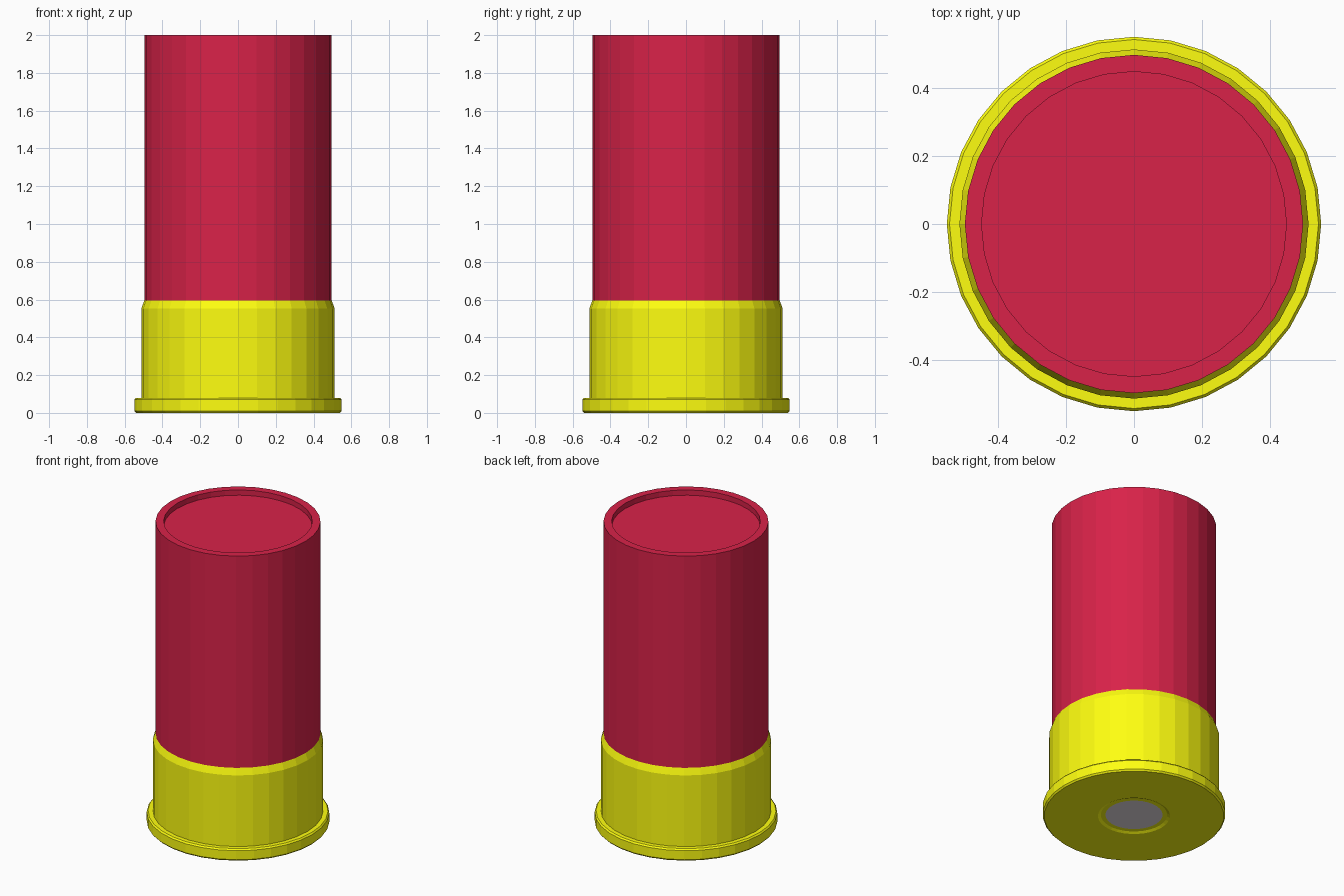
import bpy, bmesh
from math import cos, sin, tau

if "Cube" in bpy.data.objects:
    bpy.data.objects.remove(bpy.data.objects["Cube"])

SIDES = 32


def material(name, rgb):
    m = bpy.data.materials.new(name)
    m.diffuse_color = (*rgb, 1)
    m.use_nodes = True
    m.node_tree.nodes["Principled BSDF"].inputs["Base Color"].default_value = m.diffuse_color
    return m


def lathe(name, profile, mat):
    """Revolve (radius, z) points about z; radius 0 closes the end with a cap."""
    bm = bmesh.new()
    rings = []
    for r, z in profile:
        if r > 0:
            rings.append([bm.verts.new((r * cos(tau * i / SIDES), r * sin(tau * i / SIDES), z))
                          for i in range(SIDES)])
        else:
            rings.append(None)
    for a, b in zip(rings, rings[1:]):
        if a is None or b is None:
            bm.faces.new(a or b)
            continue
        for i in range(SIDES):
            j = (i + 1) % SIDES
            bm.faces.new((a[i], a[j], b[j], b[i]))
    bmesh.ops.recalc_face_normals(bm, faces=bm.faces)
    mesh = bpy.data.meshes.new(name)
    bm.to_mesh(mesh)
    bm.free()
    mesh.materials.append(mat)
    obj = bpy.data.objects.new(name, mesh)
    bpy.context.collection.objects.link(obj)
    return obj


red = material("red_plastic", (0.69, 0.016, 0.066))
brass = material("brass_yellow", (1.0, 1.0, 0.005))
steel = material("primer_grey", (0.82, 0.75, 0.79))

# Brass head: primer pocket, flat base, chamfered rim, cup with tapered mouth
lathe("brass_head", [
    (0.172, 0.022), (0.172, 0.008), (0.20, 0.008), (0.217, 0.0),
    (0.54, 0.0), (0.549, 0.01), (0.549, 0.07), (0.541, 0.08),
    (0.512, 0.08), (0.512, 0.552), (0.496, 0.595),
], brass)

# Plastic hull with a shallow recessed end
lathe("hull", [
    (0.496, 0.595), (0.496, 2.0), (0.447, 2.0), (0.447, 1.965), (0, 1.965),
], red)

# Primer disc in the base
lathe("primer", [(0, 0.008), (0.172, 0.008), (0.172, 0.022), (0, 0.022)], steel)
